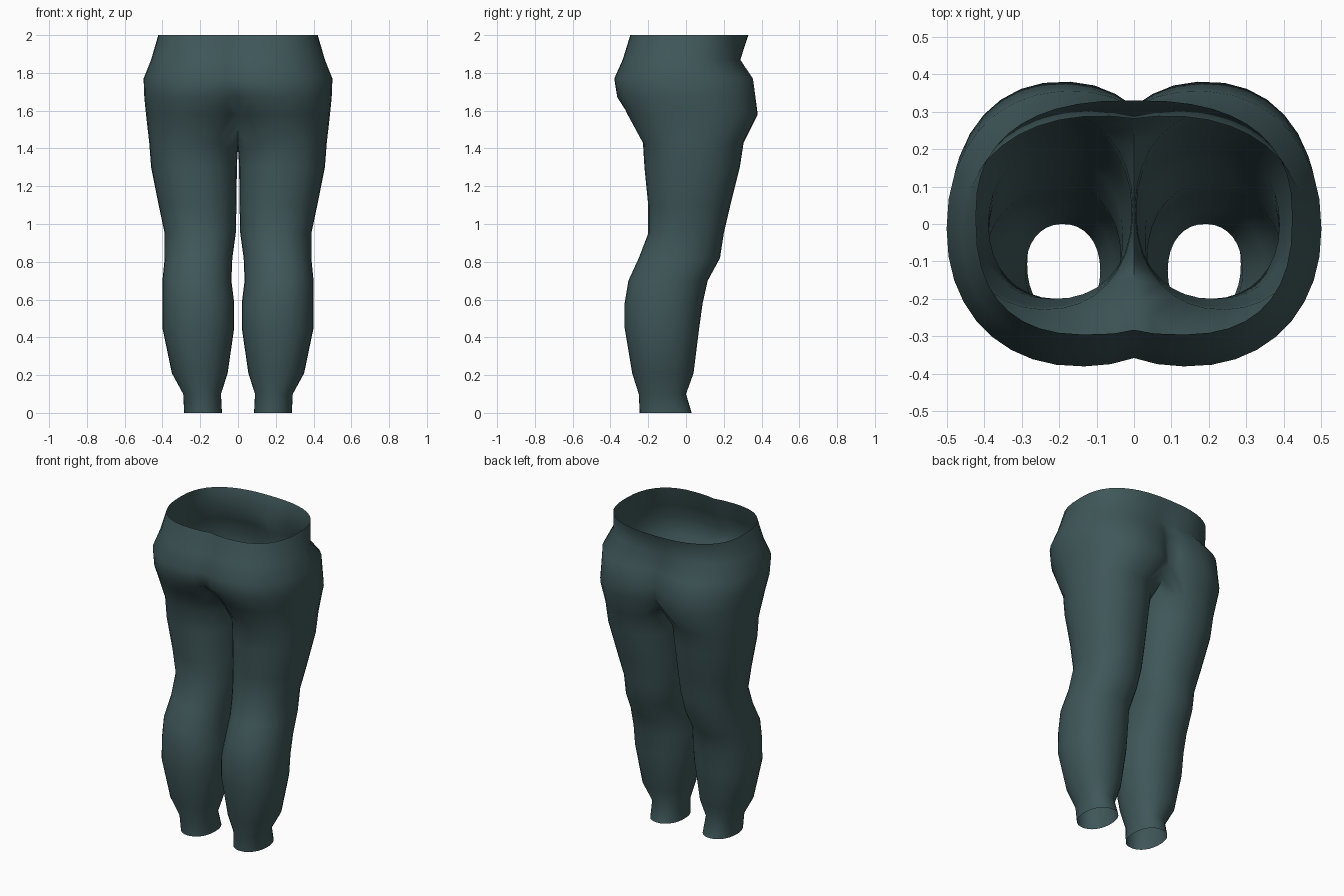
import bpy, bmesh, math

if "Cube" in bpy.data.objects:
    bpy.data.objects.remove(bpy.data.objects["Cube"])

OUT, INN = 22, 10          # segments on the outer arc and on the inner arc of one leg
POW = 0.92                 # slightly squared ellipse

# leg rings: z, inner x, outer x, min y, max y
LEG = [
    (0.00, .085, .285, -.245, .030), (0.10, .090, .290, -.250, .000),
    (0.21, .055, .350, -.285, .040), (0.45, .020, .400, -.325, .070),
    (0.58, .020, .400, -.325, .088), (0.70, .035, .400, -.305, .115),
    (0.82, .030, .388, -.250, .180), (0.95, .012, .388, -.200, .200),
    (1.10, .008, .420, -.200, .235), (1.30, .006, .460, -.220, .285),
    (1.43, .003, .470, -.228, .305),
]
# hip rings: z, outer x, min y, max y, lobe centre x at -y, lobe centre x at +y
HIP = [
    (1.58, .487, -.310, .380, .21, .19), (1.67, .496, -.365, .368, .16, .18),
    (1.77, .500, -.380, .355, .14, .17), (1.87, .460, -.335, .288, .13, .09),
    (2.00, .422, -.295, .330, .12, .00),
]


def spow(v, p):
    return math.copysign(abs(v) ** p, v)


def oval(c, rx, cy, ry, a):
    return c + rx * spow(math.cos(a), POW), cy + ry * spow(math.sin(a), POW)


def leg_ring(z, x0, x1, y0, y1):
    c, rx, cy, ry = (x0 + x1) / 2, (x1 - x0) / 2, (y0 + y1) / 2, (y1 - y0) / 2
    lim = math.radians(122)
    angles = [lim * (2 * i / OUT - 1) for i in range(OUT + 1)]
    angles += [lim + (2 * math.pi - 2 * lim) * i / INN for i in range(1, INN)]
    return [(*oval(c, rx, cy, ry, a), z) for a in angles]


def hip_ring(z, x1, y0, y1, cf, cb):
    cy, ry, pts = (y0 + y1) / 2, (y1 - y0) / 2, []
    for i in range(OUT + 1):
        t = 2 * i / OUT - 1
        c = cf if t < 0 else cb
        r = x1 - c
        p = POW if z < 1.95 else 0.8
        lim = math.pi - math.acos((c / r) ** (1 / p))
        a = t * lim
        x, y = c + r * spow(math.cos(a), p), cy + ry * spow(math.sin(a), p)
        pts.append((0.0 if i in (0, OUT) else max(x, 0.0), y, z))
    return pts


bm = bmesh.new()
rings = [[bm.verts.new(p) for p in leg_ring(*r)] for r in LEG]

# first hip ring carries the arched crotch seam on the centre line
first = hip_ring(*HIP[0])
ya, yb = first[OUT][1], first[0][1]
seam = []
for i in range(1, INN):
    s = i / INN
    seam.append((0.0, ya + (yb - ya) * s, 1.58 - .18 * math.sin(math.pi * s) ** .8))
rings.append([bm.verts.new(p) for p in first + seam])

# the last leg ring dips on the inside to follow the seam
for i in range(1, INN):
    rings[-2][OUT + i].co.z -= .07 * math.sin(math.pi * i / INN)

for lo, hi in zip(rings, rings[1:]):
    n = len(lo)
    for i in range(n):
        j = (i + 1) % n
        bm.faces.new((lo[i], lo[j], hi[j], hi[i]))

# hips up to the open waist
prev = rings[-1]
for r in HIP[1:]:
    cur = [bm.verts.new(p) for p in hip_ring(*r)]
    for i in range(OUT):
        bm.faces.new((prev[i], prev[i + 1], cur[i + 1], cur[i]))
    prev = cur

mesh = bpy.data.meshes.new("trousers")
bm.to_mesh(mesh)
bm.free()
trousers = bpy.data.objects.new("trousers", mesh)
bpy.context.collection.objects.link(trousers)

cloth = bpy.data.materials.new("dark teal cloth")
cloth.diffuse_color = (.05, .095, .1, 1)
cloth.use_nodes = True
cloth.node_tree.nodes["Principled BSDF"].inputs["Base Color"].default_value = cloth.diffuse_color
mesh.materials.append(cloth)

# mirrored second leg, joined on the centre line
mirror = trousers.modifiers.new("mirror", 'MIRROR')
mirror.use_axis = (True, False, False)
mirror.merge_threshold = 0.001

bpy.context.view_layer.objects.active = trousers
trousers.select_set(True)
bpy.ops.object.modifier_apply(modifier="mirror")
bpy.ops.object.shade_smooth_by_angle(angle=math.radians(75))
